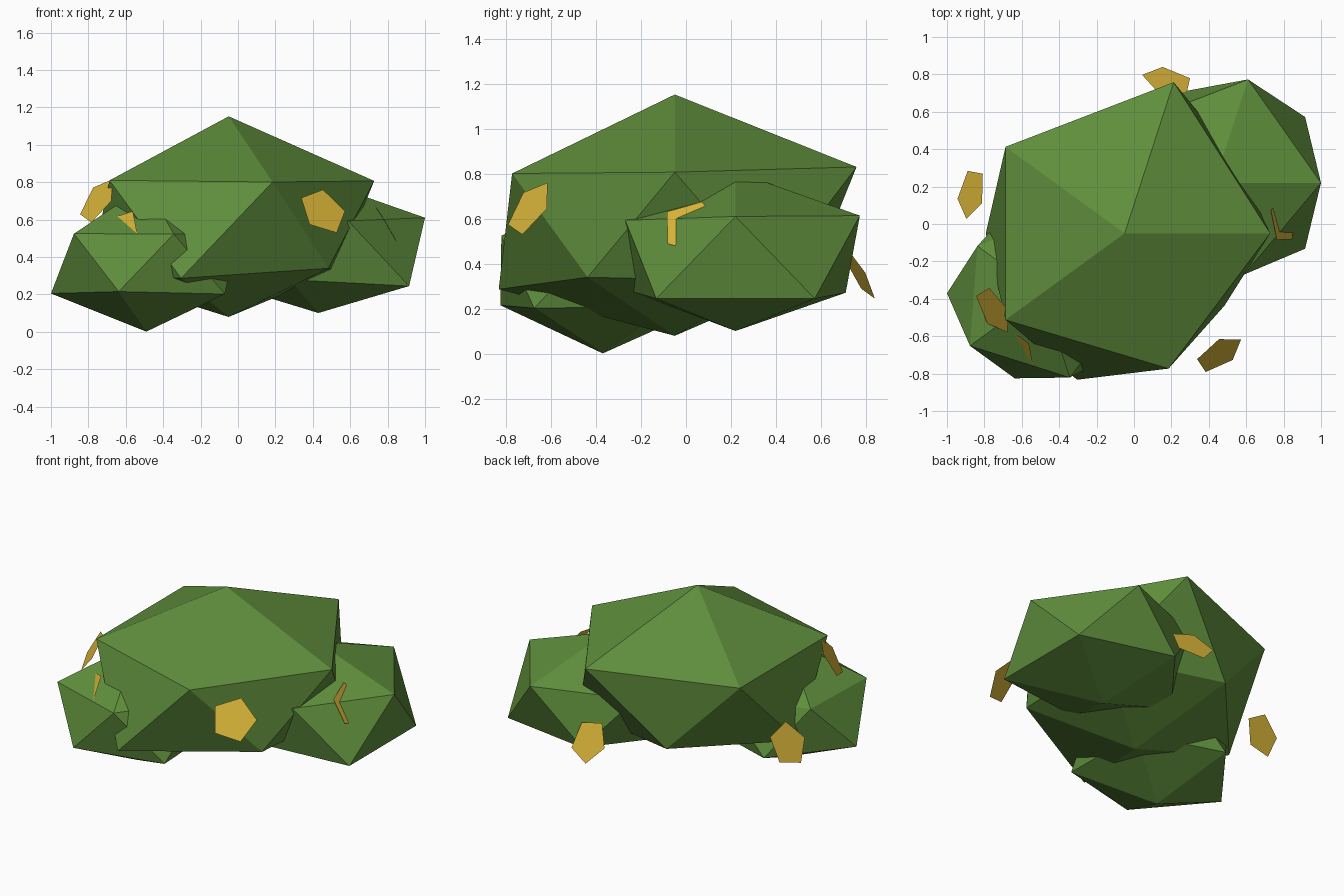
import bpy, bmesh, math
from mathutils import Vector

if "Cube" in bpy.data.objects:
    bpy.data.objects.remove(bpy.data.objects["Cube"])


def material(name, color):
    m = bpy.data.materials.new(name)
    m.diffuse_color = (*color, 1)
    m.use_nodes = True
    m.node_tree.nodes["Principled BSDF"].inputs["Base Color"].default_value = m.diffuse_color
    return m


GREEN = material("leaf green", (0.115, 0.27, 0.045))
GOLD = material("flower gold", (0.68, 0.45, 0.04))


def add_object(name, bm, mat):
    mesh = bpy.data.meshes.new(name)
    bm.to_mesh(mesh)
    bm.free()
    mesh.materials.append(mat)
    bpy.context.collection.objects.link(bpy.data.objects.new(name, mesh))


def leaf_clump(name, center, squash, radii):
    """Squashed icosahedron; radii run bottom to top, anticlockwise from +x in each ring."""
    bm = bmesh.new()
    bmesh.ops.create_icosphere(bm, subdivisions=1, radius=1)
    order = sorted(bm.verts, key=lambda v: (round(v.co.z, 2),
                   (math.atan2(v.co.y, v.co.x) + 0.1) % math.tau))
    for v, r in zip(order, radii):
        d = v.co.normalized() * r
        v.co = Vector(center) + Vector((d.x, d.y, d.z * squash))
    add_object(name, bm, GREEN)


def flower(name, center, radius=0.14):
    """Flat pentagon facing outward and tilted 30 degrees up."""
    c = Vector(center)
    out = Vector((c.x, c.y, 0)).normalized()
    side = Vector((-out.y, out.x, 0))
    up = -out * 0.5 + Vector((0, 0, 0.866))
    bm = bmesh.new()
    angles = [math.tau * k / 5 for k in range(5)]
    bm.faces.new([bm.verts.new(c + radius * (math.cos(a) * side + math.sin(a) * up))
                  for a in angles])
    add_object(name, bm, GOLD)


# Three overlapping leaf clumps
leaf_clump("main_bush", (-0.05, -0.05, 0.554), 0.65,
           [0.73, 0.8, 0.72, 0.83, 0.92, 0.737, 0.87, 0.95, 0.88, 0.88, 0.85, 0.92])
leaf_clump("right_bush", (0.43, 0.22, 0.432), 0.625,
           [0.53, 0.67, 0.576, 0.6, 0.55, 0.67, 0.637, 0.65, 0.6, 0.6, 0.576, 0.605])
leaf_clump("left_bush", (-0.49, -0.37, 0.37), 0.647,
           [0.57, 0.55, 0.55, 0.57, 0.535, 0.58, 0.55, 0.52, 0.48, 0.535, 0.53, 0.64])

# Flowers scattered around the sides, some partly sunk into the leaves
for i, p in enumerate([(0.455, -0.695, 0.645), (-0.75, -0.46, 0.70), (-0.64, -0.655, 0.53),
                       (0.18, 0.765, 0.36), (-0.87, 0.165, 0.39), (0.80, 0.03, 0.56)]):
    flower(f"flower_{i + 1}", p)
